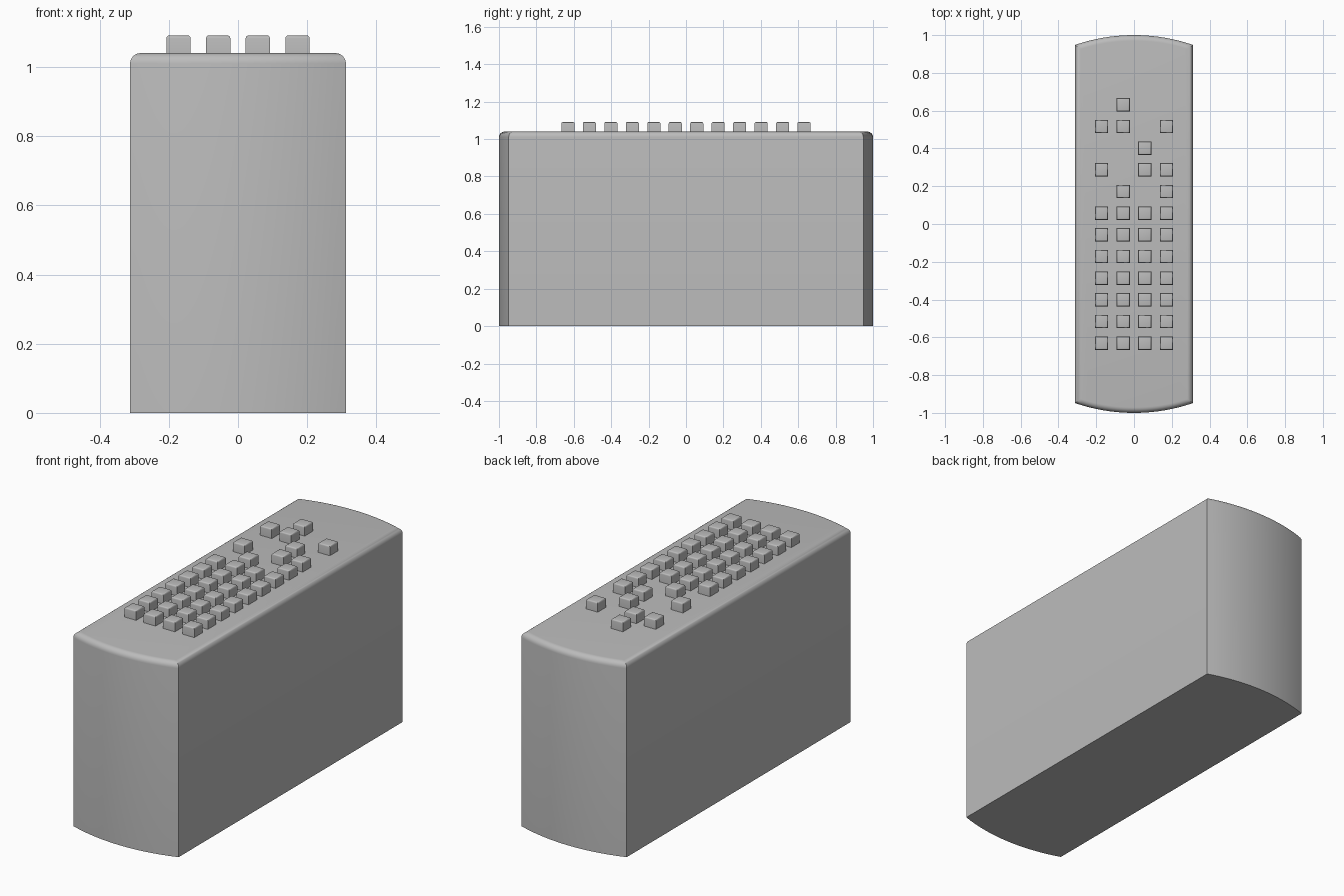
import bpy
import bmesh
from math import sin, cos, asin
from mathutils import Matrix

cube = bpy.data.objects.get("Cube")
if cube:
    bpy.data.objects.remove(cube, do_unlink=True)

# Overall sizes
HALF_WIDTH = 0.312
HALF_LENGTH = 1.0
END_BULGE = 0.052
BODY_TOP = 1.04
STUD_TOP = 1.091
STUD_SIZE = 0.07
PITCH = 0.1147

grey = bpy.data.materials.new("plain_grey")
grey.use_nodes = True
colour = (0.5, 0.5, 0.5, 1)
grey.diffuse_color = colour
grey.node_tree.nodes["Principled BSDF"].inputs["Base Color"].default_value = colour


def finish(bm, name):
    """Turn a bmesh into a named, smooth-shaded object with sharp edges kept."""
    bmesh.ops.recalc_face_normals(bm, faces=bm.faces)
    mesh = bpy.data.meshes.new(name)
    bm.to_mesh(mesh)
    bm.free()
    mesh.materials.append(grey)
    obj = bpy.data.objects.new(name, mesh)
    bpy.context.collection.objects.link(obj)
    bpy.ops.object.select_all(action='DESELECT')
    obj.select_set(True)
    bpy.context.view_layer.objects.active = obj
    bpy.ops.object.shade_smooth_by_angle(angle=0.55)
    return obj


def round_top(bm, edges, radius, segments):
    bmesh.ops.bevel(bm, geom=edges, offset=radius, segments=segments,
                    profile=0.5, affect='EDGES', clamp_overlap=True)


# Body: block with bowed ends, extruded up and rounded along the top rim
radius = (HALF_WIDTH ** 2 + END_BULGE ** 2) / (2 * END_BULGE)
half_angle = asin(HALF_WIDTH / radius)
STEPS = 20
arc = []
for i in range(STEPS + 1):
    a = half_angle * (2 * i / STEPS - 1)
    arc.append((radius * sin(a), HALF_LENGTH - radius + radius * cos(a)))
outline = arc + [(-x, -y) for x, y in arc]

bm = bmesh.new()
base = bm.faces.new([bm.verts.new((x, y, 0)) for x, y in outline])
ext = bmesh.ops.extrude_face_region(bm, geom=[base], use_keep_orig=True)
top_verts = [g for g in ext["geom"] if isinstance(g, bmesh.types.BMVert)]
bmesh.ops.translate(bm, verts=top_verts, vec=(0, 0, BODY_TOP))
rim = [e for e in bm.edges if all(v.co.z > BODY_TOP / 2 for v in e.verts)]
round_top(bm, rim, 0.03, 6)
finish(bm, "body")

# Studs: grid of small square blocks, rows listed front to back
rows = ["1111"] * 7 + ["0101", "1011", "0010", "1101", "0100"]
bm = bmesh.new()
bottom = BODY_TOP - 0.01
height = STUD_TOP - bottom
for r, row in enumerate(rows):
    for c, filled in enumerate(row):
        if filled == "1":
            place = Matrix.Translation(((c - 1.5) * PITCH, (r - 5.5) * PITCH,
                                        bottom + height / 2))
            size = Matrix.Diagonal((STUD_SIZE, STUD_SIZE, height, 1))
            bmesh.ops.create_cube(bm, size=1, matrix=place @ size)
rims = [e for e in bm.edges if all(v.co.z > BODY_TOP + 0.01 for v in e.verts)]
round_top(bm, rims, 0.008, 3)
finish(bm, "studs")
